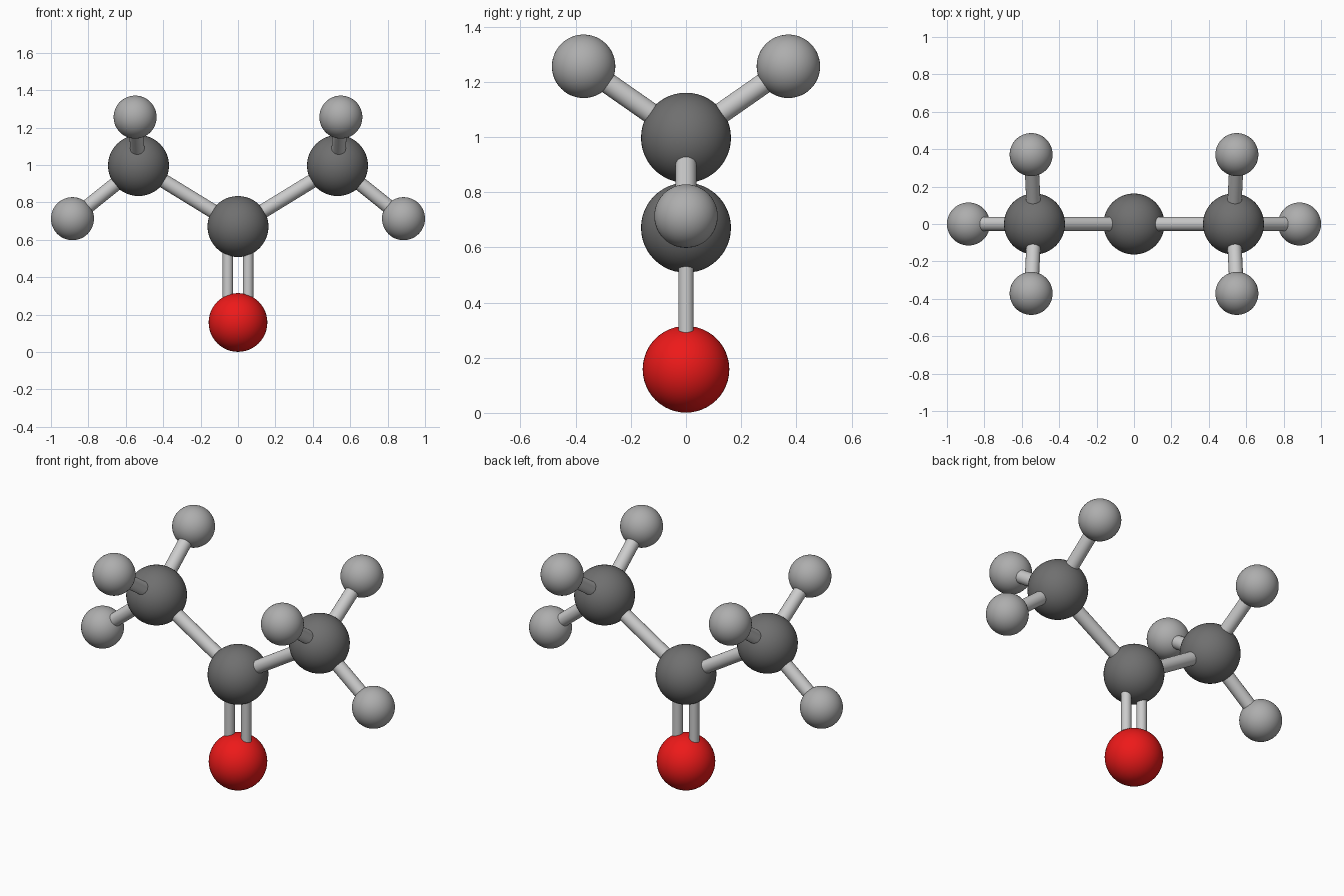
import bpy
from mathutils import Vector

if "Cube" in bpy.data.objects:
    bpy.data.objects.remove(bpy.data.objects["Cube"])


def material(name, rgb):
    m = bpy.data.materials.new(name)
    m.diffuse_color = (*rgb, 1)
    m.use_nodes = True
    m.node_tree.nodes["Principled BSDF"].inputs["Base Color"].default_value = m.diffuse_color
    return m


CARBON = material("dark_grey", (0.16, 0.16, 0.16))
HYDROGEN = material("light_grey", (0.42, 0.42, 0.42))
OXYGEN = material("red", (0.85, 0.01, 0.01))


def atom(name, pos, radius, mat):
    bpy.ops.mesh.primitive_uv_sphere_add(segments=48, ring_count=24, radius=radius, location=pos)
    ob = bpy.context.object
    ob.name = name
    ob.data.materials.append(mat)
    bpy.ops.object.shade_smooth()


def bond(name, a, b, radius=0.038):
    a, b = Vector(a), Vector(b)
    d = b - a
    bpy.ops.mesh.primitive_cylinder_add(vertices=32, radius=radius, depth=d.length,
                                        location=(a + b) / 2,
                                        rotation=d.to_track_quat('Z', 'Y').to_euler())
    bpy.context.object.name = name
    bpy.ops.object.shade_smooth_by_angle()


# central carbon and oxygen
center, oxygen = (0, 0, 0.671), (0, 0, 0.158)
atom("central_carbon", center, 0.163, CARBON)
atom("oxygen", oxygen, 0.157, OXYGEN)

for s, side in ((-1, "left"), (1, "right")):
    # one rod of the double bond
    x = s * 0.054
    bond(f"double_bond_{side}", (x, 0, center[2]), (x, 0, oxygen[2]), 0.028)

    # end group: carbon with three hydrogens
    end = (s * 0.532, 0, 0.997)
    atom(f"{side}_carbon", end, 0.163, CARBON)
    bond(f"{side}_carbon_bond", center, end)
    hydrogens = {"outer": (s * 0.885, 0, 0.713),
                 "front": (s * 0.55, -0.371, 1.256),
                 "back": (s * 0.55, 0.371, 1.256)}
    for label, pos in hydrogens.items():
        atom(f"{side}_{label}_hydrogen", pos, 0.115, HYDROGEN)
        bond(f"{side}_{label}_hydrogen_bond", end, pos)
